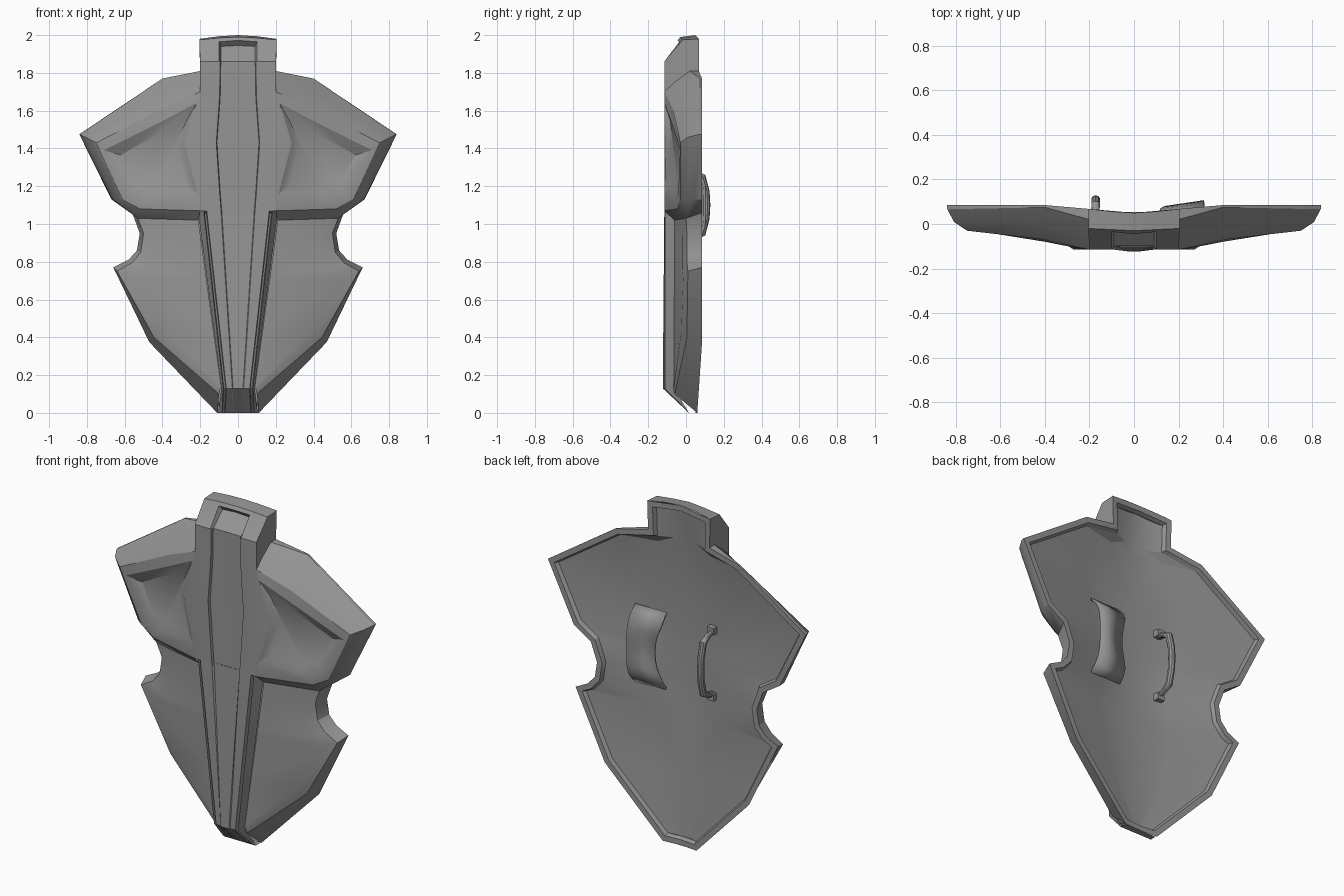
import bpy, bmesh, math
from mathutils import Vector

cube = bpy.data.objects.get("Cube")
if cube:
    bpy.data.objects.remove(cube, do_unlink=True)

metal = bpy.data.materials.new("grey metal")
metal.use_nodes = True
GREY = (0.3, 0.3, 0.3, 1)
metal.diffuse_color = GREY
metal.node_tree.nodes["Principled BSDF"].inputs["Base Color"].default_value = GREY


def finish(name, bm, angle=30):
    me = bpy.data.meshes.new(name)
    bm.to_mesh(me)
    bm.free()
    ob = bpy.data.objects.new(name, me)
    bpy.context.collection.objects.link(ob)
    me.materials.append(metal)
    bpy.ops.object.select_all(action="DESELECT")
    ob.select_set(True)
    bpy.context.view_layer.objects.active = ob
    bpy.ops.object.shade_smooth_by_angle(angle=math.radians(angle))
    return ob


def loft(bm, rows, closed=False, cap=False):
    """Bridge matching rows of (x, z, y) points, on both sides of x = 0."""
    for side in (1, -1):
        vs = [[bm.verts.new((side * x, y, z)) for x, z, y in r] for r in rows]
        for a, b in zip(vs, vs[1:]):
            n = len(a)
            for i in range(n if closed else n - 1):
                j = (i + 1) % n
                bm.faces.new((a[i], a[j], b[j], b[i]))
        if cap:
            bm.faces.new(vs[-1])


def weld(bm):
    bmesh.ops.remove_doubles(bm, verts=bm.verts, dist=0.0005)
    bmesh.ops.dissolve_degenerate(bm, edges=bm.edges, dist=0.0001)
    bm.normal_update()


def front_part(name, bm):
    """Weld the strips and turn every face outward to the front."""
    weld(bm)
    for f in bm.faces:
        c = f.calc_center_median()
        if f.normal.dot(Vector((c.x * 0.3, -1, (c.z - 1) * 0.3))) < 0:
            f.normal_flip()
    return finish(name, bm)


def rim(x):
    return 0.05 + 0.035 * min(1, abs(x) / 0.4)


def crest(x):
    return max(-0.115, min(-0.03, -0.03 - 0.07 * (0.62 - x) / 0.31))


# Half outline of the shield, from top centre to bottom centre
OUTLINE = [(0, 2.0), (0.205, 1.98), (0.2, 1.81), (0.40, 1.77), (0.84, 1.475),
           (0.67, 1.13), (0.56, 1.06), (0.52, 0.95), (0.535, 0.86),
           (0.58, 0.81), (0.66, 0.77), (0.47, 0.375), (0.11, 0), (0, 0)]
edge = [(x, z, rim(x)) for x, z in OUTLINE]

# Upper wings: rounded border around a sunken panel
bm = bmesh.new()
wing_edge = [(0.2, 1.81, 0.02), (0.40, 1.77, 0.075), (0.838, 1.474, 0.066),
             (0.668, 1.131, 0.04), (0.53, 1.03, 0.0)]
loft(bm, [edge[2:7], wing_edge])
wing_edge.append((0.21, 1.02, -0.06))
border = [(0.2, 1.70, -0.115), (0.40, 1.61, -0.07), (0.75, 1.43, -0.03),
          (0.61, 1.13, -0.03), (0.52, 1.08, -0.045), (0.2, 1.07, -0.115)]
shoulder = []
for (x, z, y), p, (along, out) in zip(wing_edge, border, [
        (0.5, 0.55), (0.5, 0.55), (0.35, 0.6), (0.35, 0.6), (0, 0), (0, 0)]):
    shoulder.append((x + (p[0] - x) * along, z + (p[1] - z) * along, y + (p[2] - y) * out))
panel = [(x, z, crest(x)) for x, z in
         [(0.22, 1.64), (0.40, 1.545), (0.71, 1.39), (0.57, 1.15),
          (0.46, 1.15), (0.215, 1.16), (0.285, 1.43)]]
sunken = [(x, z, crest(x) + 0.025) for x, z in
          [(0.27, 1.55), (0.40, 1.49), (0.62, 1.365), (0.53, 1.2),
           (0.45, 1.2), (0.27, 1.2), (0.328, 1.43)]]
loft(bm, [wing_edge, shoulder, border, panel[:6]])
loft(bm, [panel, sunken], closed=True)
loft(bm, [sunken[:3], [sunken[6], sunken[4], sunken[3]]])
loft(bm, [sunken[4:7]], cap=True)
front_part("upper_wings", bm)

# Lower wings: side wall, bevel, and sloping face up to the spine
bm = bmesh.new()
lip = [(0.53, 1.03, 0.0), (0.50, 0.95, 0.005), (0.515, 0.85, 0.005), (0.56, 0.795, 0.005),
       (0.64, 0.75, 0.01), (0.445, 0.40, 0.005), (0.1, 0.1, -0.06)]
inner = [(0.46, 1.03, -0.012), (0.44, 0.94, -0.02), (0.46, 0.82, -0.02),
         (0.50, 0.76, -0.02), (0.56, 0.71, -0.015), (0.40, 0.43, -0.025),
         (0.093, 0.13, -0.066)]
base = []
for x, z, y in inner:
    t = min(1, max(0, (1.02 - z) / 0.89))
    base.append((0.21 - 0.122 * t, 1.02 - 0.89 * t, -0.06 - 0.005 * t))
loft(bm, [edge[6:13], lip, inner, base])
front_part("lower_wings", bm)

# Spine: recessed centre strip, hexagonal boss, and grooved side rails
bm = bmesh.new()
boss = []
for z, s, w, b in [(1.07, 0.09, 0.165, 0.2), (1.16, 0.097, 0.19, 0.215),
                   (1.43, 0.115, 0.27, 0.285), (1.64, 0.1, 0.205, 0.22),
                   (1.70, 0.097, 0.19, 0.2), (1.86, 0.095, 0.19, 0.2)]:
    boss.append([(0, z, -0.098), (s - 0.004, z, -0.1), (s, z, -0.115),
                 (w, z, -0.115), (b, z, crest(b))])
loft(bm, boss)
rails = []
for z, s, w, b, strip, depth in [(1.07, 0.09, 0.165, 0.21, -0.1, 0),
                                 (1.055, 0.089, 0.164, 0.21, -0.1, 0.03),
                                 (0.13, 0.03, 0.062, 0.088, -0.123, 0.03)]:
    rails.append([(0, z, strip), (s - 0.004, z, strip), (s, z, -0.115), (w, z, -0.115),
                  (w + 0.004, z, -0.115 + depth), (w + 0.012, z, -0.115 + depth),
                  (w + 0.016, z, -0.112), (b, z, -0.062)])
toe = [(x * (1.1 if x < 0.08 else 1.19), 0, 0.015) for x, z, y in rails[-1]]
loft(bm, rails + [toe, [(x, 0, 0.053) for x, z, y in toe]])
front_part("spine", bm)

# Top block with a wedge shaped window
bm = bmesh.new()
brow = [(0, 1.972, -0.045), (0.1, 1.965, -0.035), (0.205, 1.955, -0.035)]
foot = [(0.1, 1.86, -0.115), (0.2, 1.86, -0.115)]
floor = [(0, 1.945, -0.015), (0.09, 1.94, -0.015)]
sill = [(0, 1.86, -0.098), (0.09, 1.86, -0.1)]
top = [(0, 1.99, -0.03), (0.1, 1.985, -0.025), (0.205, 1.975, -0.02)]
loft(bm, [foot, brow[1:]])
loft(bm, [sill, floor, brow[:2]])
loft(bm, [brow, top, [(0, 2.0, 0.05), (0.1, 1.994, 0.056), edge[1]]])
loft(bm, [[foot[0], brow[1], floor[1], sill[1]]], cap=True)
loft(bm, [[(0.2, 1.70, -0.115), foot[1], brow[2], top[2], edge[1], edge[2],
           (0.2, 1.81, 0.02)]], cap=True)
front_part("top_block", bm)

# Back rim: flat border with a short step inward
bm = bmesh.new()
loop = edge + [(-x, z, y) for x, z, y in reversed(edge[1:-1])]
face = bm.faces.new([bm.verts.new((x, y, z)) for x, z, y in loop])
face.normal_update()
if face.normal.y < 0:
    face.normal_flip()
for width, drop in ((0.032, 0), (0.01, 0.022)):
    bmesh.ops.inset_individual(bm, faces=[face], thickness=width, use_even_offset=True)
    for v in face.verts:
        v.co.y = rim(v.co.x) - drop
ring = sorted([(v.co.x, v.co.z, v.co.y) for v in face.verts if v.co.x > -0.001],
              key=lambda p: -p[1])
bm.faces.remove(face)
weld(bm)
finish("back_rim", bm)


# Hollow inner face, deepest along the middle
def hollow(z):
    if z > 1.47:
        return -0.04 + 0.068 * (z - 1.47) / 0.5
    return -0.04 + 0.068 * max(0, (0.9 - z) / 0.87)


top_z, low_z = ring[0][1], ring[-1][1]
bm = bmesh.new()
body = [p for p in ring if p[0] > 0.001]
middle = [(0, z, hollow(z)) for x, z, y in body]
middle[0], middle[-1] = (0, top_z, 0.028), (0, low_z, 0.028)
halfway = []
for (x, z, y), (_, mz, my) in zip(body, middle):
    halfway.append((x * 0.45, (z + mz) / 2, my + (y - my) * min(1, x * 0.45 / 0.65)))
loft(bm, [body, halfway, middle])
weld(bm)
for f in bm.faces:
    if f.normal.y < 0:
        f.normal_flip()
finish("inner_face", bm, 20)

# Arched forearm pad with one waisted edge
bm = bmesh.new()
rows = []
for i in range(13):
    t = i / 6 - 1
    arch = 1 - t ** 4
    x0 = 0.115 + 0.035 * max(0, 1 - (t / 0.7) ** 2)
    z = 1.1 + 0.225 * t
    rows.append([bm.verts.new((x0, 0.015 + 0.06 * arch, z)),
                 bm.verts.new((0.315, 0.018 + 0.082 * arch, z))])
for a, b in zip(rows, rows[1:]):
    bm.faces.new((a[0], b[0], b[1], a[1]))
pad = finish("forearm_pad", bm)
solid = pad.modifiers.new("thickness", "SOLIDIFY")
solid.thickness = 0.014
solid.offset = 0

# Bowed grip made of rings, with a foot at each end
bm = bmesh.new()
path = [(0.915, -0.01), (0.925, 0.04), (0.95, 0.085), (1.03, 0.105), (1.1, 0.109),
        (1.17, 0.105), (1.25, 0.085), (1.275, 0.04), (1.285, -0.01)]
rings = []
for i, (z, y) in enumerate(path):
    z0, y0 = path[max(i - 1, 0)]
    z1, y1 = path[min(i + 1, len(path) - 1)]
    d = Vector((0, y1 - y0, z1 - z0)).normalized()
    n = Vector((0, d.z, -d.y))
    r = 0.015 + 0.005 * (2 <= i <= 6)
    rings.append([bm.verts.new(Vector((-0.172, y, z)) + r * (
        math.cos(k * math.pi / 5) * n + math.sin(k * math.pi / 5) * Vector((1, 0, 0))))
        for k in range(10)])
for a, b in zip(rings, rings[1:]):
    for k in range(10):
        bm.faces.new((a[k], a[k - 1], b[k - 1], b[k]))
for z in (0.905, 1.295):
    box = bmesh.ops.create_cube(bm, size=1)["verts"]
    bmesh.ops.scale(bm, vec=(0.045, 0.04, 0.04), verts=box)
    bmesh.ops.translate(bm, vec=(-0.172, 0.0, z), verts=box)
bmesh.ops.recalc_face_normals(bm, faces=bm.faces)
finish("grip", bm)
